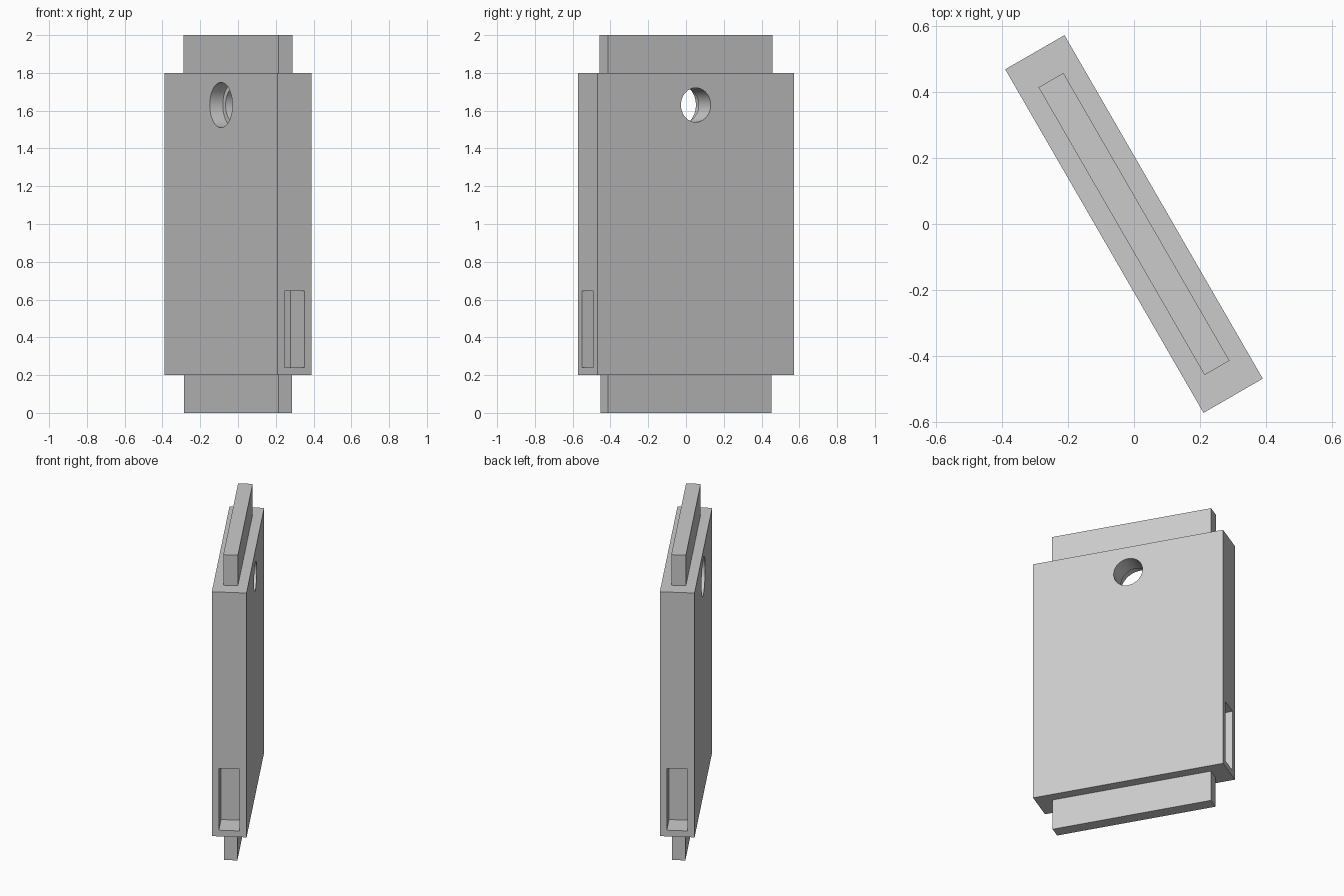
import bpy
from math import radians, pi

cube = bpy.data.objects.get("Cube")
if cube:
    bpy.data.objects.remove(cube, do_unlink=True)

grey = bpy.data.materials.new("plain_grey")
grey.use_nodes = True
grey.diffuse_color = (0.6, 0.6, 0.6, 1)
grey.node_tree.nodes["Principled BSDF"].inputs["Base Color"].default_value = (0.6, 0.6, 0.6, 1)

LENGTH, THICK = 1.2, 0.207
BOTTOM, TOP = 0.2, 1.8


def finish(obj, name):
    obj.name = name
    obj.data.materials.append(grey)
    bpy.ops.object.transform_apply(location=True, rotation=True, scale=True)
    return obj


def box(name, size, centre):
    bpy.ops.mesh.primitive_cube_add(size=1, location=centre)
    bpy.context.object.scale = size
    return finish(bpy.context.object, name)


def bore(name, radius, y_from, y_to, z):
    bpy.ops.mesh.primitive_cylinder_add(
        vertices=64, radius=radius, depth=y_to - y_from,
        location=(0, (y_from + y_to) / 2, z), rotation=(pi / 2, 0, 0))
    return finish(bpy.context.object, name)


def cut(target, cutter):
    cutter.hide_render = True
    mod = target.modifiers.new("cut", 'BOOLEAN')
    mod.operation, mod.solver, mod.object = 'DIFFERENCE', 'EXACT', cutter
    bpy.ops.object.select_all(action='DESELECT')
    target.select_set(True)
    bpy.context.view_layer.objects.active = target
    bpy.ops.object.modifier_apply(modifier=mod.name)
    bpy.data.objects.remove(cutter, do_unlink=True)


# Main board, built along x and turned at the end
board = box("board", (LENGTH, THICK, TOP - BOTTOM), (0, 0, (TOP + BOTTOM) / 2))

# Stepped hole: wide on the front face, narrow through to the back
cut(board, bore("through_hole", 0.091, -0.2, 0.2, 1.63))
cut(board, bore("counterbore", 0.12, -0.2, -THICK / 2 + 0.08, 1.63))

# Rectangular pocket low in each end
for side in (-1, 1):
    cut(board, box("pocket", (0.3, 0.123, 0.405), (side * LENGTH / 2, 0, 0.443)))

# Tongues above and below
top_tongue = box("top_tongue", (1.005, 0.087, 0.21), (0, 0, 1.895))
bottom_tongue = box("bottom_tongue", (1.0, 0.08, 0.21), (0, 0, 0.105))

# Turn everything about the vertical axis
for part in (board, top_tongue, bottom_tongue):
    part.rotation_euler.z = radians(-60)
    bpy.ops.object.select_all(action='DESELECT')
    part.select_set(True)
    bpy.context.view_layer.objects.active = part
    bpy.ops.object.transform_apply(location=False, rotation=True, scale=False)
    bpy.ops.object.shade_smooth_by_angle(angle=radians(30))
